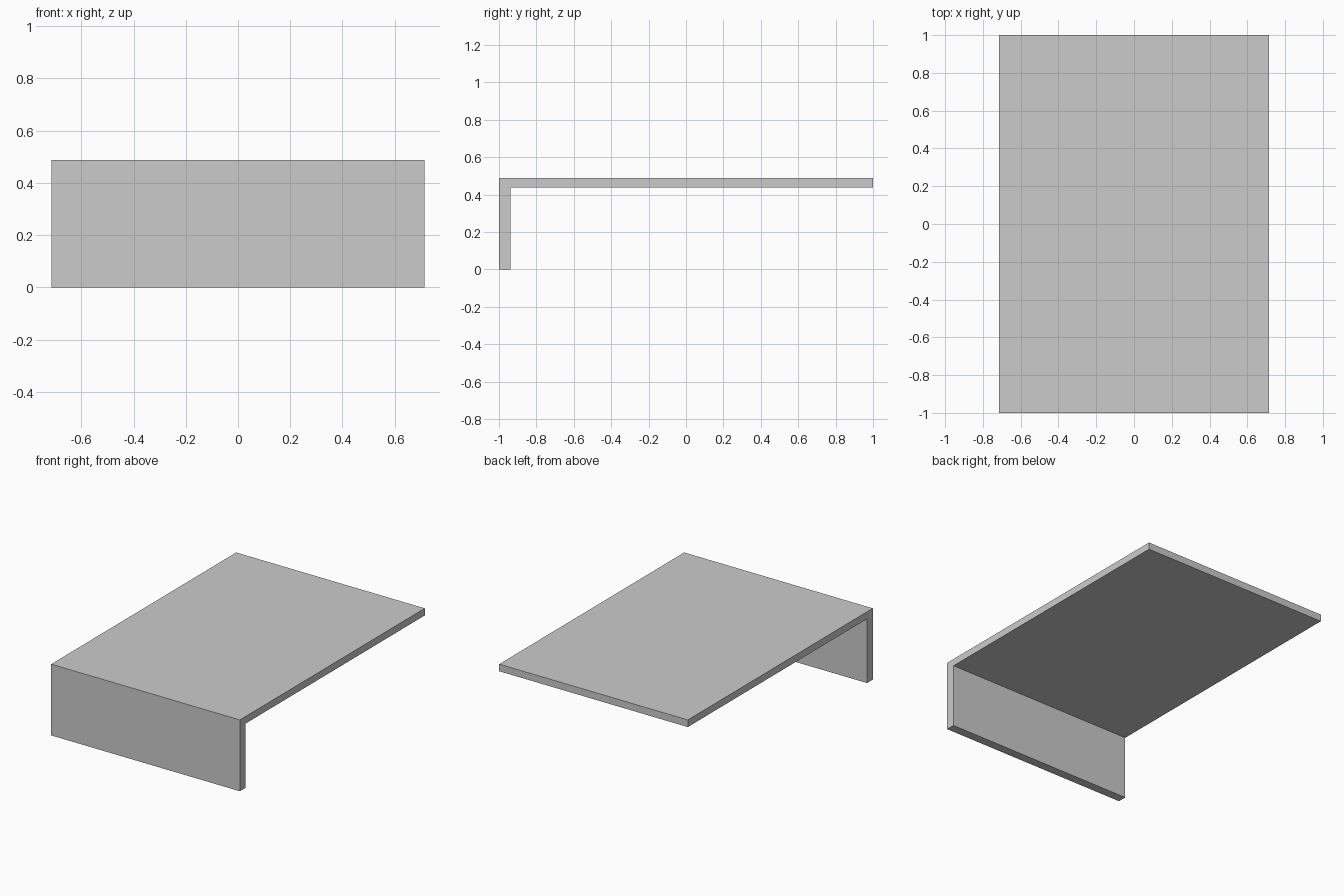
import bpy
import bmesh

if "Cube" in bpy.data.objects:
    bpy.data.objects.remove(bpy.data.objects["Cube"])

HALF_WIDTH = 0.714
HEIGHT = 0.488
SLAB_BOTTOM = 0.439
PANEL_BACK = -0.938

# L-shaped side profile (y, z): top slab with a front panel
profile = [(-1, 0), (PANEL_BACK, 0), (PANEL_BACK, SLAB_BOTTOM),
           (1, SLAB_BOTTOM), (1, HEIGHT), (-1, HEIGHT)]

# Extrude the profile across the width
bm = bmesh.new()
face = bm.faces.new([bm.verts.new((-HALF_WIDTH, y, z)) for y, z in profile])
result = bmesh.ops.extrude_face_region(bm, geom=[face], use_keep_orig=True)
new_verts = [g for g in result["geom"] if isinstance(g, bmesh.types.BMVert)]
bmesh.ops.translate(bm, verts=new_verts, vec=(2 * HALF_WIDTH, 0, 0))
bmesh.ops.recalc_face_normals(bm, faces=bm.faces)

mesh = bpy.data.meshes.new("top_with_front_panel")
bm.to_mesh(mesh)
bm.free()
bpy.context.collection.objects.link(bpy.data.objects.new("top_with_front_panel", mesh))
